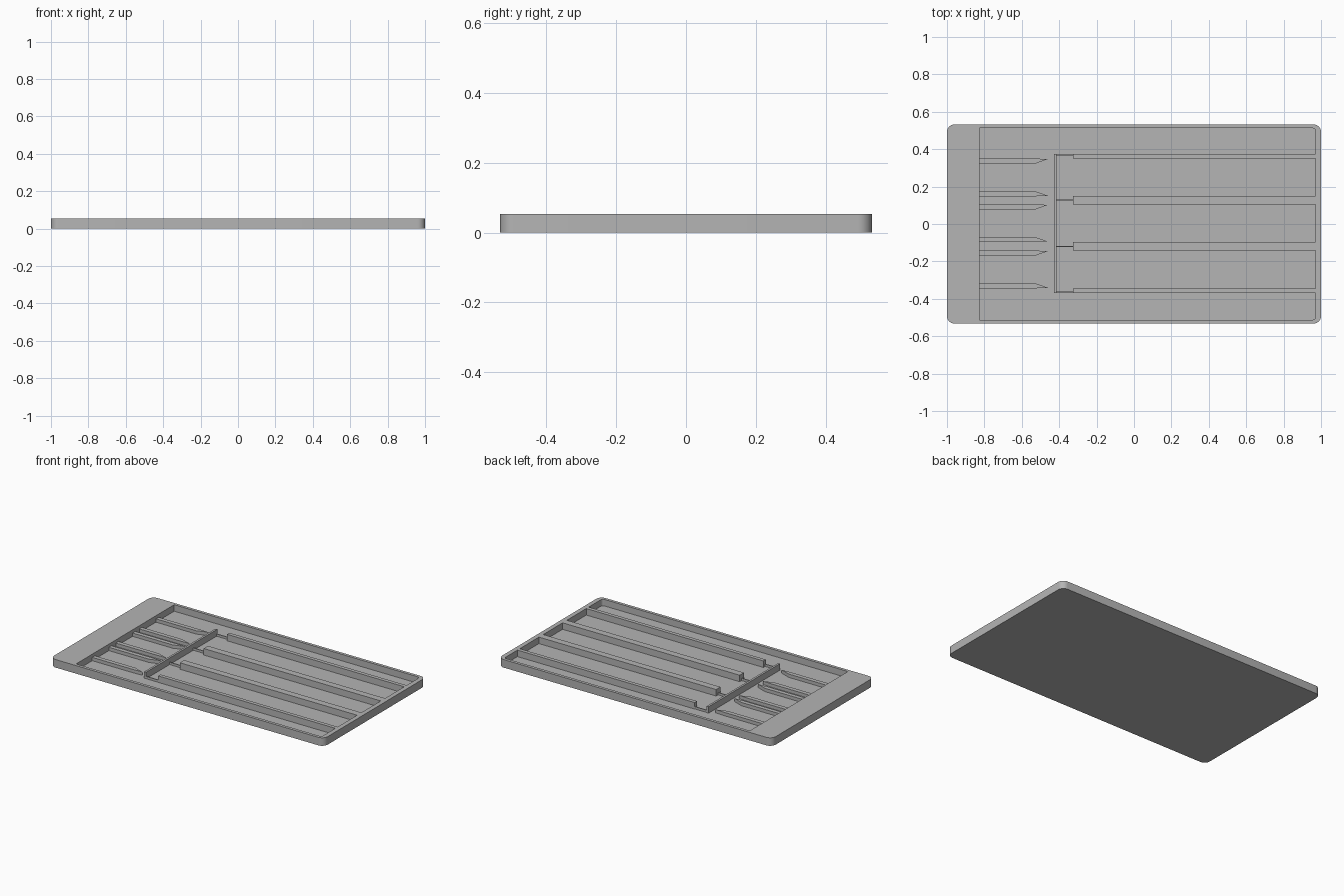
import bpy, bmesh, math

if "Cube" in bpy.data.objects:
    bpy.data.objects.remove(bpy.data.objects["Cube"])

TOP, FLOOR = 0.053, 0.010
BLOCK_X, RIM_X, RIM_Y = -0.825, 0.97, 0.512

grey = bpy.data.materials.new("plain grey")
grey.use_nodes = True
colour = (0.46, 0.46, 0.46, 1)
grey.diffuse_color = colour
grey.node_tree.nodes["Principled BSDF"].inputs["Base Color"].default_value = colour


def prism(name, outline, z0, z1):
    """Extrude a flat outline from z0 up to z1."""
    bm = bmesh.new()
    face = bm.faces.new([bm.verts.new((x, y, z0)) for x, y in outline])
    new = bmesh.ops.extrude_face_region(bm, geom=[face])["geom"]
    for v in new:
        if isinstance(v, bmesh.types.BMVert):
            v.co.z = z1
    bmesh.ops.recalc_face_normals(bm, faces=bm.faces)
    mesh = bpy.data.meshes.new(name)
    bm.to_mesh(mesh)
    bm.free()
    mesh.materials.append(grey)
    obj = bpy.data.objects.new(name, mesh)
    bpy.context.collection.objects.link(obj)
    return obj


def box(name, x0, x1, y0, y1, z1, z0=FLOOR):
    return prism(name, [(x0, y0), (x1, y0), (x1, y1), (x0, y1)], z0, z1)


def rounded(x0, x1, y0, y1, left, right, steps=8):
    """Rectangle outline with its own corner radius at each end."""
    pts = []
    for cx, cy, r, start in ((x1 - right, y1 - right, right, 0),
                             (x0 + left, y1 - left, left, 90),
                             (x0 + left, y0 + left, left, 180),
                             (x1 - right, y0 + right, right, 270)):
        if r == 0:
            pts.append((cx, cy))
            continue
        for i in range(steps + 1):
            a = math.radians(start + 90 * i / steps)
            pts.append((cx + r * math.cos(a), cy + r * math.sin(a)))
    return pts


# Tray body with rounded corners and one large recess
tray = prism("tray", rounded(-1, 1, -0.532, 0.532, 0.04, 0.04), 0, TOP)
cutter = prism("recess_cutter",
               rounded(BLOCK_X, RIM_X, -RIM_Y, RIM_Y, 0, 0.015), FLOOR, 0.1)
cutter.hide_render = True
cut = tray.modifiers.new("recess", "BOOLEAN")
cut.operation = "DIFFERENCE"
cut.solver = "EXACT"
cut.object = cutter
bpy.context.view_layer.objects.active = tray
tray.select_set(True)
bpy.ops.object.modifier_apply(modifier=cut.name)
bpy.data.objects.remove(cutter)
bpy.ops.object.shade_smooth_by_angle(angle=math.radians(30))

# Long dividers, each joined to the crossbar by a thin low web
dividers = [(0.35, 0.375, 0.37), (0.105, 0.15, 0.127),
            (-0.142, -0.097, -0.12), (-0.369, -0.344, -0.365)]
for i, (y0, y1, web_y) in enumerate(dividers, 1):
    box(f"divider_{i}", -0.325, RIM_X, y0, y1, TOP)
    box(f"divider_web_{i}", -0.415, -0.325, web_y - 0.003, web_y + 0.003, 0.025)

# Crossbar across the divider ends
box("crossbar", -0.428, -0.414, -0.369, 0.375, TOP)

# Pairs of pointed guide fins in front of each channel
for i, centre in enumerate((0.249, 0.004, -0.243), 1):
    for side, label in ((1, "back"), (-1, "front")):
        inner, outer = centre + side * 0.073, centre + side * 0.101
        # Outer pairs taper towards the channel walls, keeping straight flanks
        tip = outer
        shape = [(BLOCK_X, inner), (-0.53, inner), (-0.46, tip - side * 0.003),
                 (-0.53, outer), (BLOCK_X, outer)]
        prism(f"guide_fin_{i}_{label}", shape, FLOOR, 0.032)
